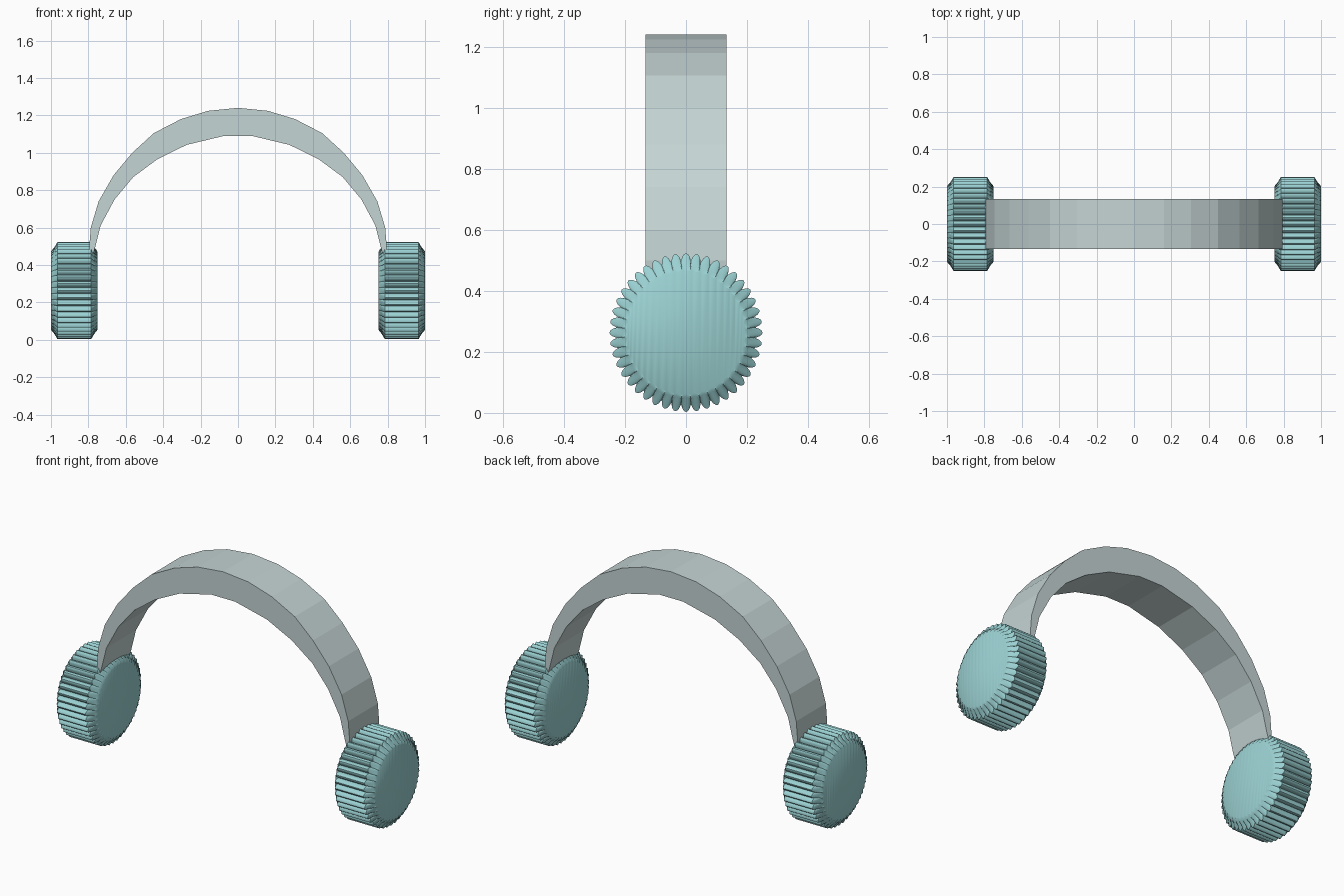
import bpy, bmesh, math

if "Cube" in bpy.data.objects:
    bpy.data.objects.remove(bpy.data.objects["Cube"])

def material(name, rgb):
    m = bpy.data.materials.new(name)
    m.diffuse_color = (*rgb, 1)
    m.use_nodes = True
    m.node_tree.nodes["Principled BSDF"].inputs["Base Color"].default_value = m.diffuse_color
    return m

teal = material("teal", (0.33, 0.64, 0.65))
pale_grey = material("pale grey", (0.56, 0.66, 0.66))

def finish(bm, name, mat):
    bmesh.ops.recalc_face_normals(bm, faces=bm.faces)
    me = bpy.data.meshes.new(name)
    bm.to_mesh(me)
    bm.free()
    me.materials.append(mat)
    ob = bpy.data.objects.new(name, me)
    bpy.context.collection.objects.link(ob)
    return ob

# Headband: tapered arch profile, extruded front to back
outer = [(.79, .44), (.795, .50), (.787, .60), (.745, .74), (.665, .88), (.565, 1.0),
         (.45, 1.105), (.305, 1.18), (.16, 1.224), (0, 1.24)]
inner = [(.78, .44), (.765, .49), (.735, .61), (.66, .75), (.56, .87), (.43, .966),
         (.275, 1.042), (.075, 1.09)]

def full_arch(half):
    return half + [(-x, z) for x, z in reversed(half) if x > 0]

profile = full_arch(outer) + full_arch(inner)[::-1]
bm = bmesh.new()
face = bm.faces.new([bm.verts.new((x, -0.133, z)) for x, z in profile])
ext = bmesh.ops.extrude_face_region(bm, geom=[face])
bmesh.ops.translate(bm, vec=(0, 0.266, 0),
                    verts=[v for v in ext["geom"] if isinstance(v, bmesh.types.BMVert)])
finish(bm, "headband", pale_grey)

# Ear cups: fluted drums with chamfered ends
RIDGES, STEPS = 44, 6
N = RIDGES * STEPS
# x position, radius at ridge, radius at groove
rings = [(.75, .195, .205), (.757, .212, .219), (.785, .26, .236),
         (.965, .26, .236), (.993, .212, .219), (1.0, .20, .21)]

def ear_cup(side, name):
    bm = bmesh.new()
    loops = []
    for x, ridge, groove in rings:
        loop = []
        for i in range(N):
            a = 2 * math.pi * i / N
            w = abs(math.cos(math.pi * i / STEPS)) ** 0.8
            r = groove + (ridge - groove) * w
            loop.append(bm.verts.new((side * x, r * 0.965 * math.cos(a),
                                      0.263 + r * math.sin(a))))
        loops.append(loop)
    for a, b in zip(loops, loops[1:]):
        for i in range(N):
            j = (i + 1) % N
            bm.faces.new((a[i], a[j], b[j], b[i]))
    bm.faces.new(loops[0])
    bm.faces.new(loops[-1])
    ob = finish(bm, name, teal)
    bpy.ops.object.select_all(action='DESELECT')
    bpy.context.view_layer.objects.active = ob
    ob.select_set(True)
    bpy.ops.object.shade_smooth_by_angle(angle=math.radians(40))

ear_cup(1, "right_ear_cup")
ear_cup(-1, "left_ear_cup")
